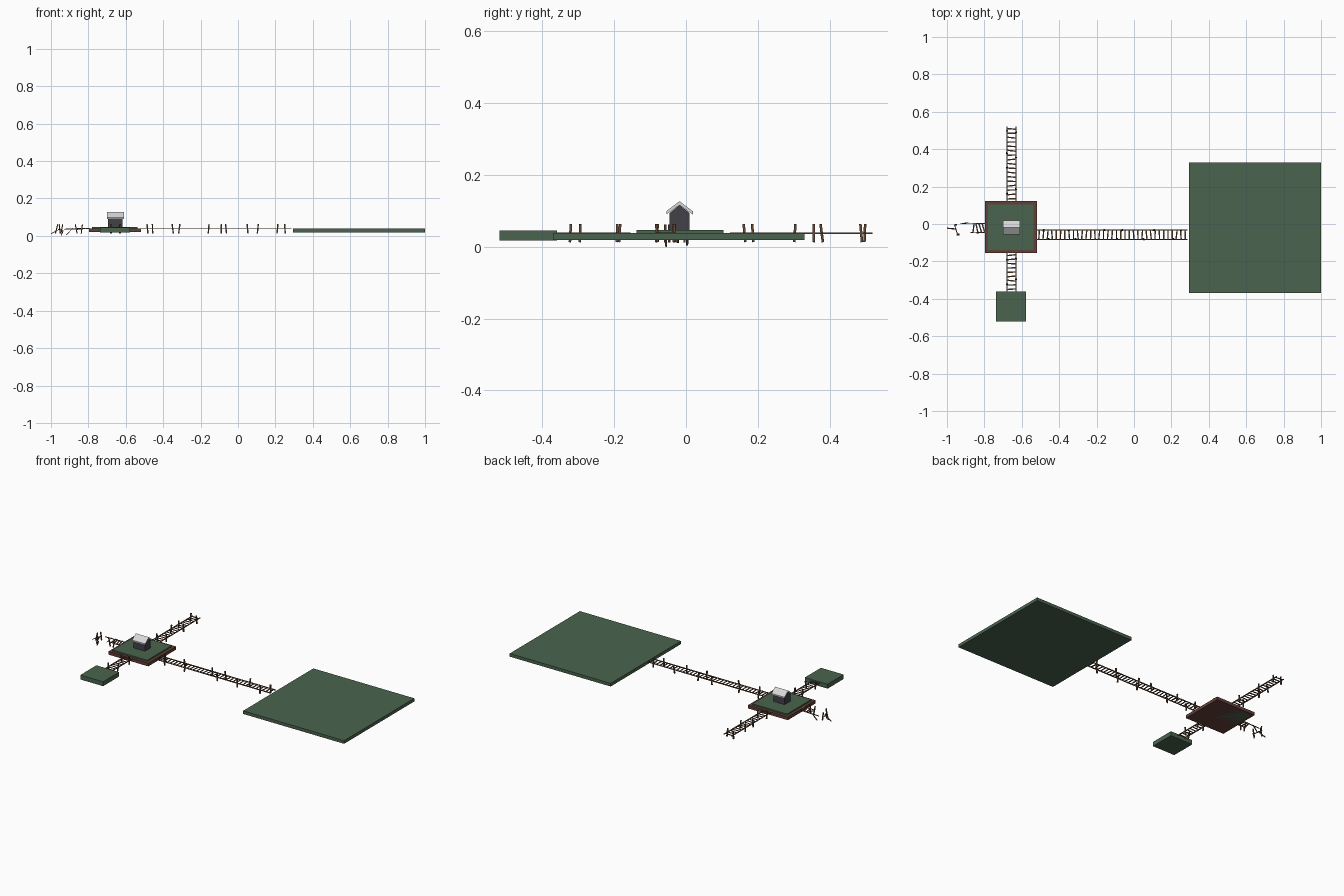
import bpy, bmesh, math, random
from mathutils import Vector, Matrix

if "Cube" in bpy.data.objects:
    bpy.data.objects.remove(bpy.data.objects["Cube"])

random.seed(4)


def material(name, rgb):
    m = bpy.data.materials.new(name)
    m.diffuse_color = (*rgb, 1)
    m.use_nodes = True
    m.node_tree.nodes["Principled BSDF"].inputs["Base Color"].default_value = m.diffuse_color
    return m


GRASS = material("grass green", (0.07, 0.127, 0.077))
BROWN = material("red brown", (0.125, 0.05, 0.038))
WOOD = material("brown wood", (0.125, 0.063, 0.036))
WALL = material("charcoal wall", (0.055, 0.053, 0.062))
ROOF = material("light roof", (0.68, 0.68, 0.68))


def finish(name, bm, mat):
    bmesh.ops.recalc_face_normals(bm, faces=bm.faces)
    me = bpy.data.meshes.new(name)
    bm.to_mesh(me)
    bm.free()
    me.materials.append(mat)
    ob = bpy.data.objects.new(name, me)
    bpy.context.collection.objects.link(ob)


def slab(name, lo, hi, mat):
    lo, hi = Vector(lo), Vector(hi)
    bm = bmesh.new()
    m = Matrix.Translation((lo + hi) / 2) @ Matrix.Diagonal((*(hi - lo), 1))
    bmesh.ops.create_cube(bm, size=1, matrix=m)
    finish(name, bm, mat)


def bar(bm, a, b, w, h):
    """Box-section beam from a to b, h being its upright thickness."""
    a, b = Vector(a), Vector(b)
    x = (b - a).normalized()
    up = Vector((0, 0, 1)) if abs(x.z) < 0.8 else Vector((0, 1, 0))
    y = up.cross(x).normalized()
    r = Matrix((x, y, x.cross(y))).transposed().to_4x4()
    m = Matrix.Translation((a + b) / 2) @ r @ Matrix.Diagonal(((b - a).length, w, h, 1))
    bmesh.ops.create_cube(bm, size=1, matrix=m)


def prism(name, profile, x0, x1, mat):
    """Extrude a y-z profile along x."""
    bm = bmesh.new()
    f = bm.faces.new([bm.verts.new((x0, y, z)) for y, z in profile])
    g = bmesh.ops.extrude_face_region(bm, geom=[f])
    bmesh.ops.translate(bm, vec=(x1 - x0, 0, 0),
                        verts=[v for v in g["geom"] if isinstance(v, bmesh.types.BMVert)])
    finish(name, bm, mat)


def bridge(name, start, end, posts, half=0.025, z=0.038):
    """Two rails, crooked planks and single posts on alternating sides."""
    s, e = Vector((*start, z)), Vector((*end, z))
    d = (e - s).normalized()
    n = Vector((-d.y, d.x, 0))
    length = (e - s).length
    rails, planks, poles = bmesh.new(), bmesh.new(), bmesh.new()
    for side in (-1, 1):
        bar(rails, s + n * half * side, e + n * half * side, 0.005, 0.005)
    for i, t in enumerate(posts):
        p = s + d * t + n * (half - 0.001) * (-1) ** i
        lean = d * random.uniform(-0.004, 0.004) + n * random.uniform(-0.003, 0.003)
        up = Vector((0, 0, 0.025))
        bar(poles, p - up - lean, p + up + lean, 0.007, 0.007)
    count = round(length / 0.023)
    for i in range(count):
        c = s + d * (i + 0.5) * length / count + Vector((0, 0, 0.001))
        skew = d * random.uniform(-0.003, 0.003)
        bar(planks, c - n * 0.025 - skew, c + n * 0.025 + skew, 0.007, 0.003)
    for part, bm in (("rails", rails), ("planks", planks), ("posts", poles)):
        finish(name + "_" + part, bm, WOOD)


# Platforms
slab("large_field", (0.295, -0.37, 0.019), (1.0, 0.33, 0.039), GRASS)
slab("small_field", (-0.737, -0.52, 0.018), (-0.578, -0.36, 0.046), GRASS)
slab("house_deck", (-0.797, -0.155, 0.0195), (-0.518, 0.123, 0.039), BROWN)
slab("house_lawn", (-0.78, -0.138, 0.0195), (-0.537, 0.105, 0.047), GRASS)

# House: gabled body and folded roof
cy = -0.018
prism("house_body", [(cy - 0.028, 0.046), (cy + 0.028, 0.046), (cy + 0.028, 0.094),
                     (cy, 0.116), (cy - 0.028, 0.094)], -0.696, -0.617, WALL)
prism("house_roof", [(cy - 0.037, 0.099), (cy, 0.127), (cy + 0.037, 0.099),
                     (cy + 0.037, 0.09), (cy, 0.116), (cy - 0.037, 0.09)],
      -0.701, -0.61, ROOF)

# Whole bridges
bridge("east_bridge", (-0.519, -0.057), (0.285, -0.057),
       [0.035, 0.062, 0.17, 0.205, 0.362, 0.43, 0.455, 0.57, 0.625, 0.73, 0.77])
bridge("north_bridge", (-0.655, 0.123), (-0.655, 0.52),
       [0.04, 0.063, 0.18, 0.233, 0.255, 0.365, 0.375])
bridge("south_bridge", (-0.655, -0.155), (-0.655, -0.36), [0.03, 0.037, 0.14, 0.167])

# Broken west bridge: uneven rails, fallen planks, leaning posts
bm = bmesh.new()
bar(bm, (-0.797, 0.003, 0.038), (-0.93, 0.004, 0.036), 0.004, 0.004)
bar(bm, (-0.797, -0.046, 0.038), (-0.865, -0.044, 0.038), 0.004, 0.004)
bar(bm, (-1.0, -0.022, 0.012), (-0.95, -0.028, 0.038), 0.006, 0.003)
bar(bm, (-0.96, -0.004, 0.035), (-0.942, -0.06, 0.03), 0.005, 0.003)
bar(bm, (-0.918, 0.003, 0.005), (-0.885, 0.005, 0.04), 0.006, 0.003)
finish("broken_rails", bm, WOOD)
bm = bmesh.new()
for i, x in enumerate((-0.805, -0.822, -0.84, -0.858)):
    k = random.uniform(-0.009, 0.009)
    bar(bm, (x - k, -0.048, 0.041 - 0.003 * i), (x + k, 0.005, 0.041), 0.007, 0.003)
finish("broken_planks", bm, WOOD)
bm = bmesh.new()
for x, y, lean in ((-0.97, -0.025, 0.006), (-0.953, -0.004, -0.003), (-0.942, -0.058, 0.005),
                   (-0.865, -0.046, -0.005), (-0.835, -0.047, 0.003)):
    bar(bm, (x - lean, y, 0.012), (x + lean, y, 0.062), 0.006, 0.006)
bar(bm, (-0.945, -0.056, 0.001), (-0.935, -0.054, 0.03), 0.005, 0.005)
finish("broken_posts", bm, WOOD)
